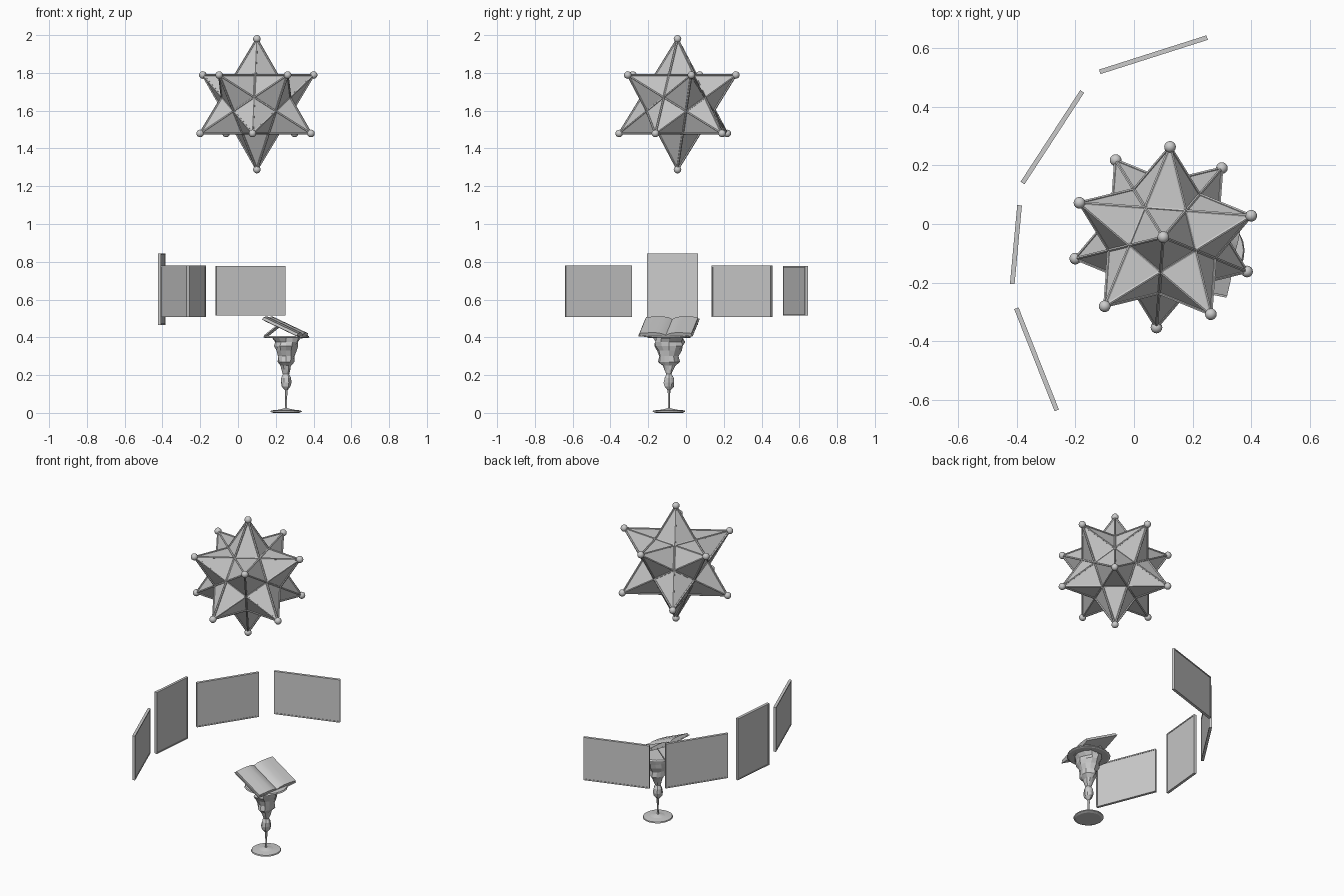
import bpy, bmesh, math, random
from itertools import combinations
from mathutils import Vector, Matrix

if "Cube" in bpy.data.objects:
    bpy.data.objects.remove(bpy.data.objects["Cube"])

random.seed(4)


def finish(name, bm, matrix=None, smooth=None):
    bmesh.ops.recalc_face_normals(bm, faces=bm.faces)
    mesh = bpy.data.meshes.new(name)
    bm.to_mesh(mesh)
    bm.free()
    ob = bpy.data.objects.new(name, mesh)
    bpy.context.collection.objects.link(ob)
    if matrix:
        ob.matrix_world = matrix
    if smooth:
        bpy.context.view_layer.objects.active = ob
        ob.select_set(True)
        bpy.ops.object.shade_smooth_by_angle(angle=math.radians(smooth))
        ob.select_set(False)
    return ob


def add_box(bm, centre, size):
    m = Matrix.Translation(centre) @ Matrix.Diagonal((*size, 1))
    bmesh.ops.create_cube(bm, size=1, matrix=m)


# --- Stellated star: twelve five-sided spikes ---
CENTRE, R = Vector((0.1, -0.045, 1.634)), 0.346
tips = [Vector((0, 0, R)), Vector((0, 0, -R))]
for k in range(5):
    for z, off in ((1, 0), (-1, 36)):
        a = math.radians(85.7 + off + 72 * k)
        tips.append(Vector((2 * math.cos(a), 2 * math.sin(a), z)) * R / math.sqrt(5))


def dist(i, j):
    return (tips[i] - tips[j]).length / R


near = [p for p in combinations(range(12), 2) if dist(*p) < 1.2]
far = [p for p in combinations(range(12), 2) if 1.2 < dist(*p) < 1.9]

bm = bmesh.new()
tip_v = [bm.verts.new(t) for t in tips]
valley = {}
for tri in combinations(range(12), 3):
    if all(p in near for p in combinations(tri, 2)):
        d = sum((tips[i] for i in tri), Vector()).normalized()
        valley[tri] = bm.verts.new(d * R * 0.5628)
for i, j in near:
    a, b = [v for tri, v in valley.items() if i in tri and j in tri]
    bm.faces.new((tip_v[i], a, b))
    bm.faces.new((tip_v[j], b, a))
finish("star_body", bm, Matrix.Translation(CENTRE))

# Rods run tip to tip along the ridges and valleys
bm = bmesh.new()
for i, j in far:
    d = tips[j] - tips[i]
    m = Matrix.Translation((tips[i] + tips[j]) / 2) @ d.to_track_quat('Z', 'Y').to_matrix().to_4x4()
    bmesh.ops.create_cone(bm, segments=6, radius1=0.006, radius2=0.006,
                          depth=d.length, cap_ends=True, matrix=m)
finish("star_rods", bm, Matrix.Translation(CENTRE))

# Ball on every tip
bm = bmesh.new()
for t in tips:
    bmesh.ops.create_uvsphere(bm, u_segments=16, v_segments=10, radius=0.02,
                              matrix=Matrix.Translation(t))
finish("star_tip_balls", bm, Matrix.Translation(CENTRE), 40)


# --- Curved row of upright panels with thin rims ---
def panel(name, a, b, z0, z1):
    a, b = Vector(a), Vector(b)
    w, h, rim, t = (b - a).length, z1 - z0, 0.007, 0.016
    bm = bmesh.new()
    add_box(bm, (0, 0, 0), (w - rim, t - 0.005, h - rim))
    for s in (-1, 1):
        add_box(bm, (s * (w - rim) / 2, 0, 0), (rim, t, h))
        add_box(bm, (0, 0, s * (h - rim) / 2), (w - 2 * rim, t, rim))
    mid = (a + b) / 2
    finish(name, bm, Matrix.Translation((mid.x, mid.y, (z0 + z1) / 2)) @
           Matrix.Rotation(math.atan2(b.y - a.y, b.x - a.x), 4, 'Z'))


panel("panel_back", (-0.117, 0.52), (0.25, 0.637), 0.515, 0.778)
panel("panel_back_left", (-0.381, 0.14), (-0.177, 0.453), 0.507, 0.78)
panel("panel_tall_left", (-0.416, -0.205), (-0.391, 0.064), 0.465, 0.843)
panel("panel_front_left", (-0.402, -0.288), (-0.264, -0.637), 0.507, 0.78)


# --- Book stand ---
def lathe(name, profile, sides, jitter=0.0, smooth=None):
    """Profile of (radius_x, radius_y, z) rings, closed at both ends."""
    bm = bmesh.new()
    rings = []
    for rx, ry, z in profile:
        ring = []
        for k in range(sides):
            a = math.tau * k / sides
            f = 1 + random.uniform(-jitter, jitter)
            ring.append(bm.verts.new((rx * f * math.cos(a), ry * f * math.sin(a), z)))
        rings.append(ring)
    for lo, hi in zip(rings, rings[1:]):
        for k in range(sides):
            n = (k + 1) % sides
            bm.faces.new((lo[k], lo[n], hi[n], hi[k]))
    bm.faces.new(rings[0])
    bm.faces.new(rings[-1])
    finish(name, bm, Matrix.Translation((0.255, -0.09, 0)), smooth)


lathe("stand_foot", [(0.07, 0.07, 0), (0.082, 0.086, 0.006), (0.08, 0.084, 0.013),
                     (0.04, 0.04, 0.017), (0.006, 0.006, 0.025)], 24, 0.02)
lathe("stand_stem", [(0.006, 0.006, 0.015), (0.005, 0.005, 0.07), (0.007, 0.007, 0.12),
                     (0.022, 0.025, 0.14), (0.025, 0.03, 0.16), (0.024, 0.024, 0.185),
                     (0.016, 0.015, 0.205), (0.024, 0.025, 0.23), (0.028, 0.034, 0.25),
                     (0.045, 0.054, 0.27), (0.046, 0.048, 0.30), (0.054, 0.062, 0.33),
                     (0.06, 0.08, 0.355), (0.06, 0.078, 0.375), (0.075, 0.078, 0.40)],
      12, 0.12)
lathe("stand_top_plate", [(0.112, 0.108, 0.396), (0.122, 0.118, 0.40),
                          (0.118, 0.115, 0.408)], 24, 0.02)

# --- Open book, tilted and turned; local x runs across the pages, y towards the top ---
BOOK = (Matrix.Translation((0.25, -0.09, 0.455)) @
        Matrix.Rotation(math.radians(79), 4, 'Z') @ Matrix.Rotation(math.radians(25), 4, 'X'))


def book_part(name, upper, lower, half):
    """Mirror a half cross-section and extrude it along the spine."""
    outline = ([(-x, z) for x, z in reversed(upper)] + upper[1:] +
               list(reversed(lower)) + [(-x, z) for x, z in lower[1:]])
    bm = bmesh.new()
    face = bm.faces.new([bm.verts.new((x, -half, z)) for x, z in outline])
    new = bmesh.ops.extrude_face_region(bm, geom=[face])["geom"]
    bmesh.ops.translate(bm, vec=(0, 2 * half, 0),
                        verts=[v for v in new if isinstance(v, bmesh.types.BMVert)])
    finish(name, bm, BOOK, 30)


book_part("book_cover", [(0, -0.013), (0.02, -0.012), (0.146, 0.0)],
          [(0, -0.018), (0.02, -0.017), (0.146, -0.005)], 0.106)
book_part("book_pages", [(0, -0.002), (0.02, 0.009), (0.05, 0.014), (0.09, 0.014), (0.14, 0.010)],
          [(0, -0.013), (0.02, -0.012), (0.14, -0.001)], 0.102)

# Slanted prop between plate and book
bm = bmesh.new()
add_box(bm, (0, 0, 0), (0.10, 0.085, 0.007))
finish("book_prop", bm, Matrix.Translation((0.18, -0.077, 0.433)) @
       Matrix.Rotation(math.radians(79), 4, 'Z') @ Matrix.Rotation(math.radians(-38), 4, 'X'))
